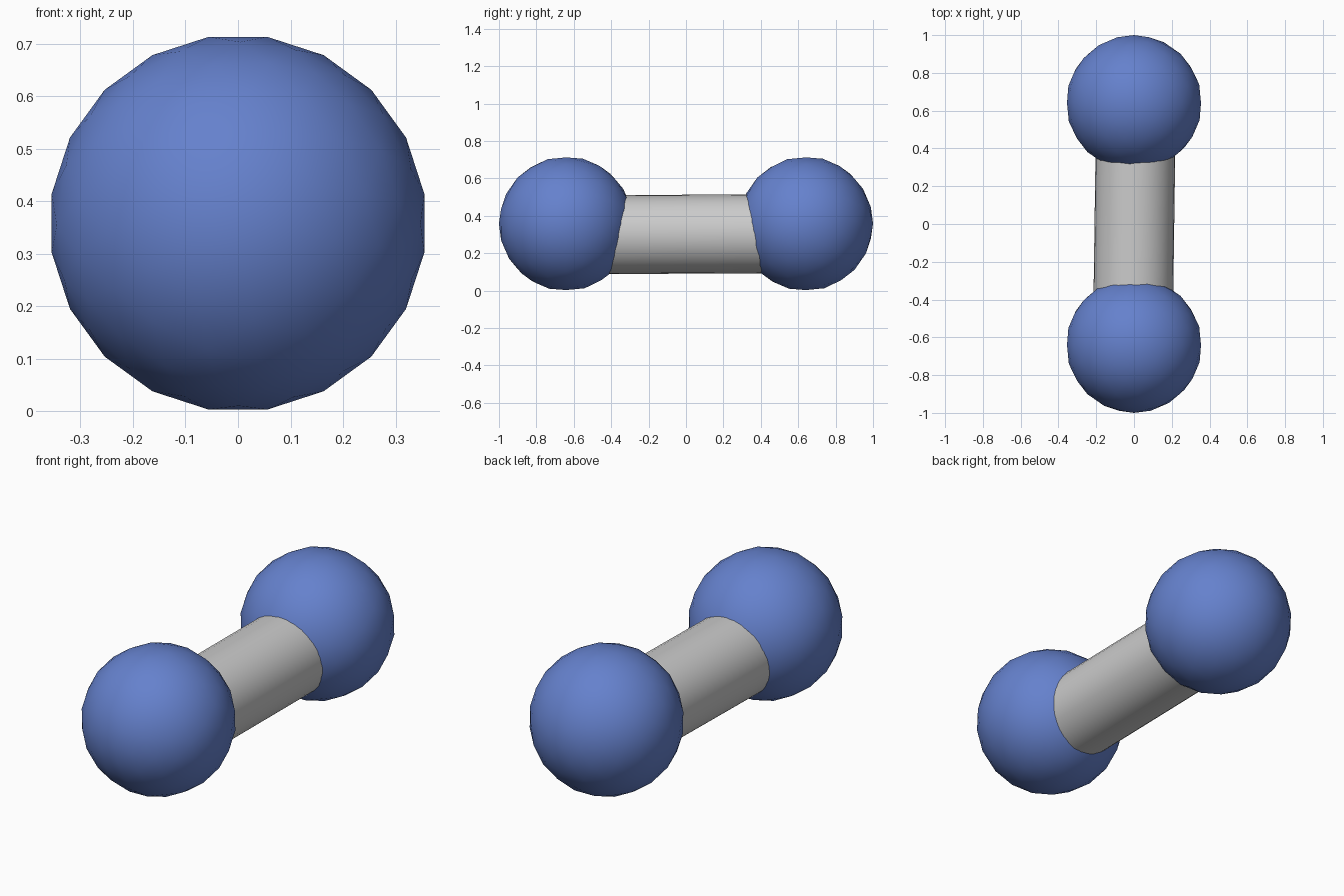
import bpy
from math import radians

if "Cube" in bpy.data.objects:
    bpy.data.objects.remove(bpy.data.objects["Cube"])

blue = bpy.data.materials.new("blue")
blue.diffuse_color = (0.13, 0.22, 0.61, 1)
blue.use_nodes = True
blue.node_tree.nodes["Principled BSDF"].inputs["Base Color"].default_value = blue.diffuse_color

# Round end weights
for name, side in (("front_ball", -1), ("back_ball", 1)):
    bpy.ops.mesh.primitive_ico_sphere_add(
        subdivisions=3, radius=0.359, location=(0, side * 0.641, 0.358),
        rotation=(radians(90), radians(9), 0))
    ball = bpy.context.object
    ball.name = name
    ball.data.materials.append(blue)
    bpy.ops.object.shade_smooth()

# Handle bar, set slightly low and a touch off axis
bpy.ops.mesh.primitive_cylinder_add(
    vertices=32, radius=0.211, depth=1.0, location=(0.002, 0, 0.302),
    rotation=(radians(90.3), 0, radians(-0.8)))
bpy.context.object.name = "handle"
bpy.ops.object.shade_smooth_by_angle(angle=radians(40))
